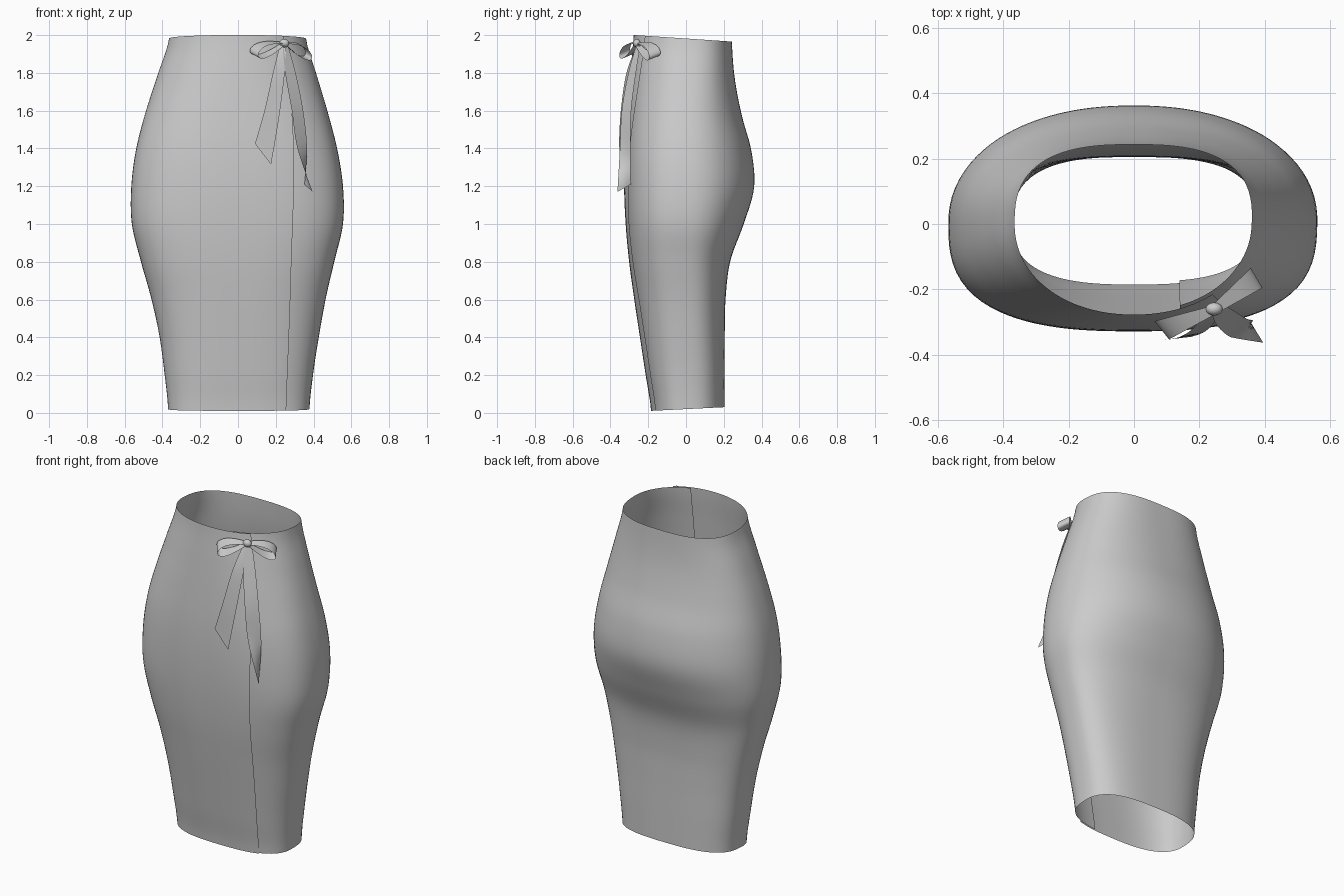
import bpy, bmesh, math
from mathutils import Vector

if "Cube" in bpy.data.objects:
    bpy.data.objects.remove(bpy.data.objects["Cube"], do_unlink=True)

cloth = bpy.data.materials.new("grey cloth")
cloth.use_nodes = True
GREY = (0.6, 0.6, 0.6, 1)
cloth.diffuse_color = GREY
cloth.node_tree.nodes["Principled BSDF"].inputs["Base Color"].default_value = GREY


def spline(rows, t):
    """Catmull-Rom through equal-length rows, t from 0 to 1."""
    f = t * (len(rows) - 1)
    i = min(int(f), len(rows) - 2)
    f -= i
    p = [rows[max(0, min(len(rows) - 1, i + k))] for k in (-1, 0, 1, 2)]
    return [b + 0.5 * f * (c - a + f * (2*a - 5*b + 4*c - d + f * (3*(b - c) + d - a)))
            for a, b, c, d in zip(*p)]


def sheet(name, grid):
    """Surface through a grid of points."""
    bm = bmesh.new()
    rows = [[bm.verts.new(p) for p in row] for row in grid]
    for r, s in zip(rows, rows[1:]):
        for k in range(len(r) - 1):
            bm.faces.new((r[k], s[k], s[k + 1], r[k + 1]))
    return finish(name, bm)


def finish(name, bm):
    mesh = bpy.data.meshes.new(name)
    bm.to_mesh(mesh)
    bm.free()
    mesh.materials.append(cloth)
    ob = bpy.data.objects.new(name, mesh)
    bpy.context.collection.objects.link(ob)
    bpy.ops.object.select_all(action="DESELECT")
    bpy.context.view_layer.objects.active = ob
    ob.select_set(True)
    bpy.ops.object.shade_smooth_by_angle(angle=math.radians(50))
    return ob


# Skirt sections every 0.2 up: left x, right x, front y, back y,
# front roundness, back roundness, x of the wrap edge
SECTIONS = [
    (-.37, .385, .185, .205, 2.7, 2.8, .255),
    (-.39, .405, .215, .205, 2.7, 2.8, .262),
    (-.417, .435, .245, .205, 2.7, 2.7, .27),
    (-.46, .47, .275, .21, 2.7, 2.6, .277),
    (-.515, .515, .302, .235, 2.8, 2.4, .283),
    (-.562, .56, .32, .305, 2.8, 2.3, .29),
    (-.565, .56, .328, .36, 2.7, 2.2, .296),
    (-.54, .53, .325, .347, 2.6, 2.2, .295),
    (-.49, .48, .312, .295, 2.4, 2.3, .285),
    (-.427, .422, .295, .258, 2.2, 2.5, .265),
    (-.365, .365, .277, .243, 2.1, 2.7, .24),
]
INNER_EDGE = 0.145
STEPS, LEVELS = 128, 56


def skirt_row(t):
    lx, rx, front, back, nf, nb, edge = spline(SECTIONS, t)

    def front_angle(x):
        return math.atan2(-front * (1 - (x / rx) ** nf) ** (1 / nf), x)

    start = front_angle(edge)
    end = front_angle(INNER_EDGE) - math.tau
    row = []
    for k in range(STEPS + 1):
        u = k / STEPS
        a = start + (end - start) * u
        c, s = math.cos(a), math.sin(a)
        depth, n = (back, nb) if s > 0 else (front, nf)
        width = rx if c > 0 else -lx
        r = (abs(c / width) ** n + abs(s / depth) ** n) ** (-1 / n)
        # the under layer tucks slightly inside the outer panel
        r -= 0.010 * max(0, min(1, (u - 0.78) / 0.12))
        x, y = r * c, r * s
        low = 0.02 + 0.05 * (y + 0.0) if y > -0.19 else 0.01
        high = 1.982 - 0.067 * y
        row.append((x, y, low + (high - low) * t))
    return row


sheet("wrap_skirt", [skirt_row(j / LEVELS) for j in range(LEVELS + 1)])


# Ribbons: rows of two edge points, six numbers each
def ribbon(name, rows, steps=28, across=4):
    grid = []
    for j in range(steps + 1):
        v = spline(rows, j / steps)
        a, b = Vector(v[:3]), Vector(v[3:])
        grid.append([a.lerp(b, k / across) for k in range(across + 1)])
    return sheet(name, grid)


ribbon("front_tail", [
    (.225, -.255, 1.96, .255, -.26, 1.95),
    (.185, -.315, 1.8, .245, -.30, 1.78),
    (.14, -.345, 1.6, .215, -.33, 1.55),
    (.09, -.355, 1.425, .175, -.345, 1.315),
])
ribbon("side_tail", [
    (.235, -.26, 1.96, .262, -.24, 1.955),
    (.25, -.305, 1.8, .305, -.265, 1.8),
    (.285, -.34, 1.6, .345, -.29, 1.6),
    (.315, -.35, 1.4, .365, -.295, 1.4),
    (.395, -.363, 1.17, .352, -.292, 1.21),
])


# Bow loops: a teardrop path swept by the ribbon's width
def bow_loop(name, tip, side, height):
    knot = Vector((.245, -.262, 1.958))
    out, side = Vector(tip) - knot, Vector(side)
    grid = []
    for j in range(33):
        a = math.tau * j / 32
        reach = (1 - math.cos(a)) / 2
        mid = knot + out * reach + Vector((0, 0, height * math.sin(a) * reach ** 0.6))
        spread = side * (0.4 + 0.6 * reach)
        grid.append([mid + spread * w for w in (-1, -0.5, 0, 0.5, 1)])
    sheet(name, grid)


bow_loop("bow_loop_right", (.085, -.325, 1.905), (.022, -.028, -.012), .042)
bow_loop("bow_loop_left", (.375, -.165, 1.895), (.018, -.03, -.012), .042)

# Knot
bm = bmesh.new()
bmesh.ops.create_uvsphere(bm, u_segments=16, v_segments=10, radius=1)
bmesh.ops.scale(bm, vec=(.026, .02, .022), verts=bm.verts)
bmesh.ops.translate(bm, vec=(.245, -.26, 1.957), verts=bm.verts)
finish("bow_knot", bm)
